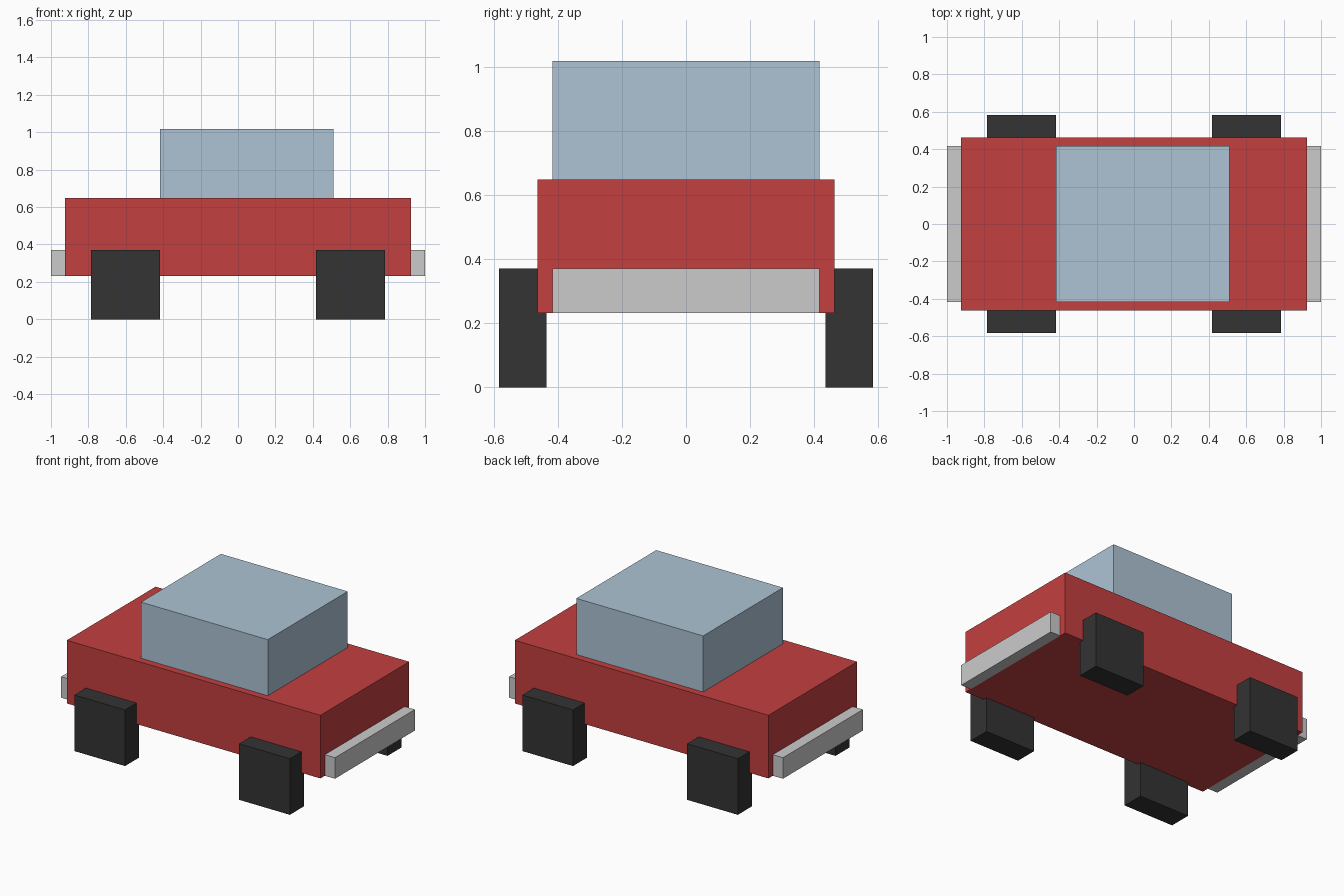
import bpy
import bmesh
from mathutils import Vector

if "Cube" in bpy.data.objects:
    bpy.data.objects.remove(bpy.data.objects["Cube"])

U = 1 / 21.6  # block module: the car is 43.2 modules long


def material(name, rgb):
    mat = bpy.data.materials.new(name)
    mat.diffuse_color = (*rgb, 1)
    mat.use_nodes = True
    mat.node_tree.nodes["Principled BSDF"].inputs["Base Color"].default_value = mat.diffuse_color
    return mat


def box(name, low, high, mat=None):
    """Box between two opposite corners, given in modules."""
    low, high = Vector(low) * U, Vector(high) * U
    centre, size = (low + high) / 2, high - low
    bm = bmesh.new()
    bmesh.ops.create_cube(bm, size=1)
    bmesh.ops.scale(bm, vec=size, verts=bm.verts)
    mesh = bpy.data.meshes.new(name)
    bm.to_mesh(mesh)
    bm.free()
    obj = bpy.data.objects.new(name, mesh)
    obj.location = centre
    bpy.context.collection.objects.link(obj)
    if mat:
        mesh.materials.append(mat)
    return obj


red = material("red_paint", (0.55, 0.05, 0.05))
glass = material("pale_blue", (0.42, 0.55, 0.66))
rubber = material("dark_rubber", (0.033, 0.033, 0.033))

# Body and cabin (cabin sits slightly toward +x)
box("body", (-20, -10, 5), (20, 10, 14), red)
box("cabin", (-9, -9, 14), (11, 9, 22), glass)

# Bumpers at both ends
box("bumper_left", (-21.6, -9, 5), (-20, 9, 8))
box("bumper_right", (20, -9, 5), (21.6, 9, 8))

# Four square wheels, partly sunk into the body sides
for x, end in ((-13, "left"), (13, "right")):
    for y, side in ((-11, "front"), (11, "back")):
        box(f"wheel_{side}_{end}", (x - 4, y - 1.6, 0), (x + 4, y + 1.6, 8), rubber)
